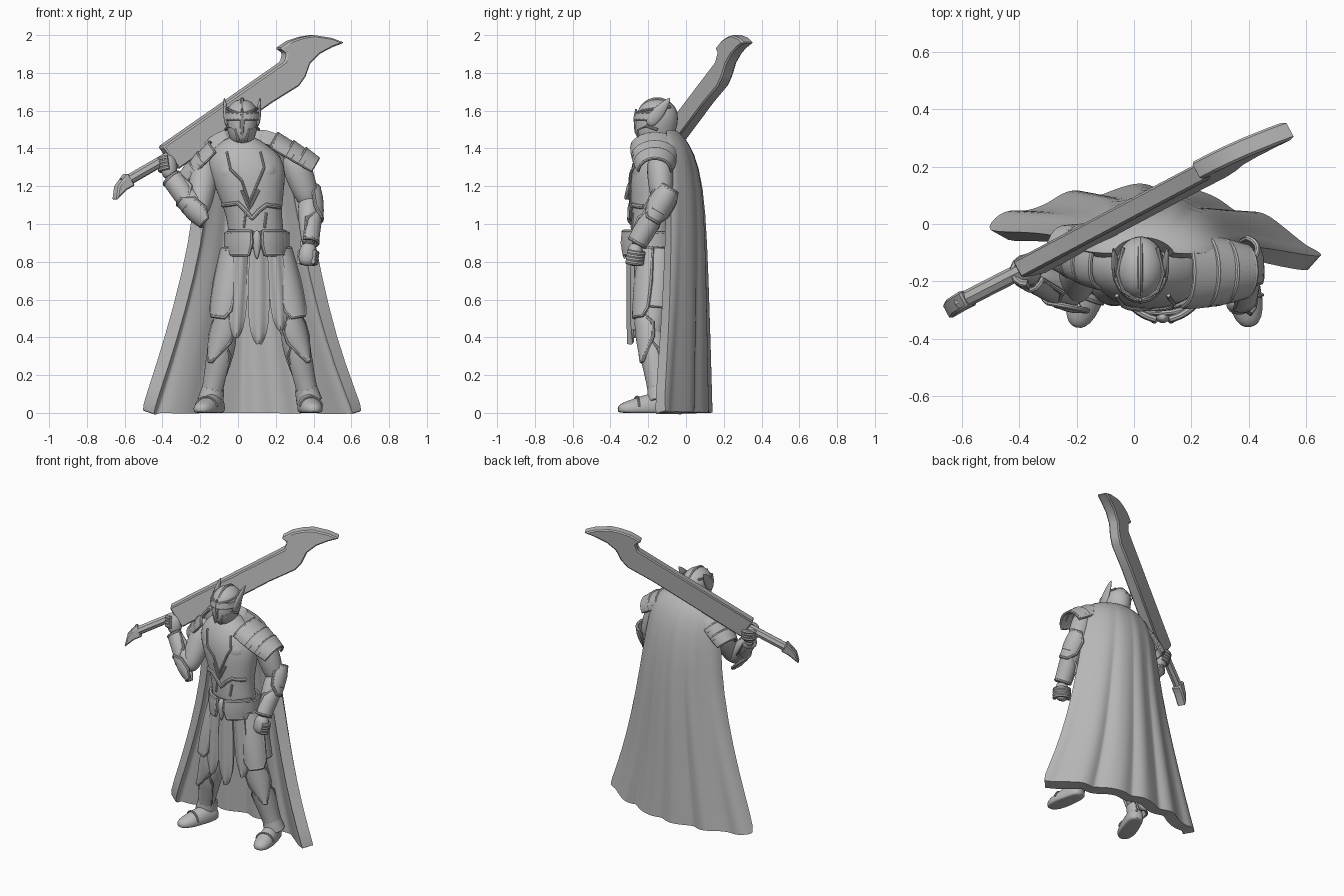
import bpy, bmesh
from math import sin, cos, pi, radians
from mathutils import Vector, Matrix

if "Cube" in bpy.data.objects:
    bpy.data.objects.remove(bpy.data.objects["Cube"])

STONE = bpy.data.materials.new("stone_grey")
STONE.use_nodes = True
STONE.diffuse_color = (0.48, 0.48, 0.48, 1)
STONE.node_tree.nodes["Principled BSDF"].inputs["Base Color"].default_value = (0.48, 0.48, 0.48, 1)
parts = []
SIDES = (("right", -1), ("left", 1))


def register(name, data):
    ob = bpy.data.objects.new(name, data)
    bpy.context.collection.objects.link(ob)
    data.materials.append(STONE)
    parts.append(ob)
    return ob


def grid(name, rows, closed=False, thick=0.0):
    """Skin a grid of points; closed grids get capped ends, open ones a thickness."""
    bm = bmesh.new()
    vs = [[bm.verts.new(p) for p in row] for row in rows]
    n = len(rows[0])
    for a, b in zip(vs, vs[1:]):
        for i in range(n if closed else n - 1):
            j = (i + 1) % n
            bm.faces.new((a[i], a[j], b[j], b[i]))
    if closed:
        bm.faces.new(vs[0][::-1])
        bm.faces.new(vs[-1])
    bmesh.ops.recalc_face_normals(bm, faces=bm.faces)
    me = bpy.data.meshes.new(name)
    bm.to_mesh(me)
    bm.free()
    ob = register(name, me)
    ob.modifiers.new("round", 'SUBSURF').levels = 1
    if thick:
        m = ob.modifiers.new("thick", 'SOLIDIFY')
        m.thickness, m.offset = thick, 0
    return ob


def tube(name, pts, r=0.006, loop=False, taper=None):
    cu = bpy.data.curves.new(name, 'CURVE')
    cu.dimensions, cu.bevel_depth, cu.bevel_resolution, cu.use_fill_caps = '3D', r, 2, True
    sp = cu.splines.new('POLY')
    sp.points.add(len(pts) - 1)
    for i, p in enumerate(pts):
        sp.points[i].co = (*p, 1)
        sp.points[i].radius = taper[i] if taper else 1
    sp.use_cyclic_u = loop
    return register(name, cu)


def along(p0, p1, front=(0, -1, 0)):
    """Frame whose z runs 0..1 from p0 to p1 and whose -y looks to the front."""
    p0, p1 = Vector(p0), Vector(p1)
    z = (p1 - p0).normalized()
    y = -Vector(front)
    y = (y - z * y.dot(z)).normalized()
    x = y.cross(z)
    return Matrix.Translation(p0) @ Matrix((x, y, p1 - p0)).transposed().to_4x4()


def ring(z, rx, ry, ox=0, oy=0, a0=-180, a1=180, n=16, closed=True):
    angs = [radians(a0 + (a1 - a0) * i / n) for i in range(n if closed else n + 1)]
    return [Vector((ox + rx * sin(a), oy - ry * cos(a), z)) for a in angs]


def solid(name, rows, frame=Matrix(), n=16):
    return grid(name, [[frame @ p for p in ring(*r, n=n)] for r in rows], True)


def shell(name, rows, frame=Matrix(), thick=0.014, rim=0.01, n=12):
    """Curved armour plate: rows of (z, rx, ry, half_angle), with a raised rim."""
    g = [[frame @ p for p in ring(z, rx, ry, 0, 0, -a, a, n, False)] for z, rx, ry, a in rows]
    grid(name, g, thick=thick)
    edge = g[0] + [r[-1] for r in g[1:-1]] + g[-1][::-1] + [r[0] for r in g[-2:0:-1]]
    tube(name + "_rim", edge, rim, True)


# torso and hips
TORSO = [(0.78, .14, .11, .10, -.16), (0.93, .15, .115, .10, -.18), (1.04, .145, .11, .085, -.18),
         (1.14, .17, .125, .07, -.17), (1.27, .205, .14, .05, -.16), (1.36, .20, .13, .035, -.145),
         (1.42, .13, .10, .02, -.14), (1.47, .065, .065, .02, -.14)]
solid("torso", TORSO, n=24)


def on_torso(x, z, lift):
    for a, b in zip(TORSO, TORSO[1:]):
        if a[0] <= z <= b[0]:
            t = (z - a[0]) / (b[0] - a[0])
            _, rx, ry, ox, oy = [p + (q - p) * t for p, q in zip(a, b)]
            k = max(-1, min(1, (x - ox) / rx))
            return Vector((x, oy - ry * (1 - k * k) ** .5 - lift, z))


def trim(name, pts, r, lift=0.0):
    dense = [Vector(a).lerp(Vector(b), i / 5) for a, b in zip(pts, pts[1:]) for i in range(5)] + [Vector(pts[-1])]
    tube(name, [on_torso(p.x, p.y, lift) for p in dense], r)


# breastplate trim, belly seams and chest muscles
trim("breastplate_hem", [(-.08, 1.1), (0, 1.11), (.04, 1.07), (.075, 1.03), (.11, 1.07), (.15, 1.1), (.22, 1.09)], .012)
trim("chest_emblem_edge", [(-.06, 1.38), (-.04, 1.29), (.02, 1.23), (.06, 1.11), (.11, 1.23), (.14, 1.3), (.12, 1.38)], .007, .002)
trim("chest_emblem_point", [(.02, 1.18), (.06, 1.08), (.11, 1.18)], .008)
for x in (.03, .14):
    trim("belly_seam", [(x, .98), (x + .01, 1.06)], .007)
for s in (-1, 1):
    m = Matrix.Translation((.05 + s * .08, -.185, 1.27))
    solid("chest_plate", [(-.09, .03, .03), (-.06, .075, .075), (0, .1, .105), (.06, .08, .08), (.09, .03, .03)], m)
solid("collar", [(1.40, .10, .095, .02, -.14), (1.45, .085, .085, .02, -.14), (1.455, .06, .06, .02, -.14)])

# helmet with brow, cheek plates, nose ridge, crest and side wings
HX, HY = .022, -.152
solid("helmet", [(1.41, .045, .05, HX, HY), (1.44, .062, .09, HX, HY - .015), (1.49, .08, .112, HX, HY - .01),
                 (1.56, .092, .116, HX, HY), (1.61, .085, .105, HX, HY), (1.648, .052, .067, HX, HY), (1.66, .015, .02, HX, HY)])
hm = Matrix.Translation((HX, HY, 0))
shell("helmet_brow", [(1.555, .092, .118, 80), (1.585, .09, .112, 95)], hm, rim=.007)
tube("nose_ridge", [(HX, HY - a, z) for a, z in ((.09, 1.44), (.11, 1.49), (.113, 1.56), (.112, 1.61))], .011, taper=[.5, 1, 1.2, .4])
tube("helmet_crest", [(HX, HY + .105 * -cos(a), 1.55 + .112 * sin(a)) for a in [radians(30 + 12 * i) for i in range(12)]], .009)
for side, s in SIDES:
    tube("cheek_edge_" + side, [(HX + s * .02, HY - .098, 1.44), (HX + s * .035, HY - .1, 1.50), (HX + s * .07, HY - .06, 1.52), (HX + s * .088, HY, 1.5)], .008)
    tube("temple_band_" + side, [(HX, HY - .115, 1.58), (HX + s * .06, HY - .082, 1.6), (HX + s * .08, HY - .02, 1.61), (HX + s * .06, HY + .07, 1.62)], .007)
    solid("helmet_wing_" + side, [(0, .012, .025), (.3, .016, .04), (.7, .012, .028), (1, .003, .004)],
          along((HX + s * .08, HY - .05, 1.52), (HX + s * .095, HY + .07, 1.67)), n=10)

# pauldrons: three overlapping lames each, opening towards the body
PAULDRON = {"left": ((.17, -.165, 1.405), (.385, -.165, 1.28), (.5, 0, .86), 1.0),
            "right": ((-.10, -.12, 1.38), (-.25, -.085, 1.23), (-.6, .1, .8), .85)}
for side, (p0, p1, up, k) in PAULDRON.items():
    f = along(p0, p1, up)
    for i, (z0, z1) in enumerate([(.0, .5), (.38, .78), (.68, 1.0)]):
        rows = [(z, (.122 - .035 * z * z) * k, (.085 - .022 * z * z + .008 * i) * k, 88) for z in (z0, (z0 + z1) / 2, z1)]
        shell("%s_pauldron_lame_%d" % (side, i), rows, f, .016, .009)

# arms: the left hangs, the right is raised to hold the weapon
ARMS = {"left": ((.29, -.14, 1.36), (.375, -.13, 1.12), (.375, -.265, .89), (.365, -.28, .79), (1, .2, 0)),
        "right": ((-.17, -.10, 1.34), (-.205, -.235, 1.075), (-.36, -.18, 1.25), (-.375, -.16, 1.355), (-.7, -.6, -.4))}
for side, (sh, el, wr, hand, out) in ARMS.items():
    solid(side + "_upper_arm", [(-.1, .05, .05), (.2, .075, .08), (.6, .068, .075), (1, .055, .06), (1.1, .03, .03)], along(sh, el, out))
    f = along(el, wr, out)
    solid(side + "_forearm", [(-.14, .02, .02), (-.05, .055, .055), (.25, .062, .062), (.7, .048, .048), (1.05, .036, .036)], f)
    shell(side + "_elbow_guard", [(-.3, .05, .055, 60), (-.1, .067, .072, 80), (.22, .067, .072, 70), (.4, .066, .07, 30)], f)
    shell(side + "_bracer", [(.2, .068, .07, 25), (.5, .06, .06, 110), (.95, .048, .048, 130)], f)
    h = along(wr, hand, out)
    solid(side + "_hand", [(-.1, .03, .03), (.2, .04, .047), (.7, .045, .052), (1.05, .03, .04), (1.12, .01, .015)], h)
    for i in range(4):
        tube(side + "_finger", [h @ p for p in ring(.4 + .17 * i, .046, .048, 0, 0, -150, 60, 8, False)], .013)

# legs with boots, greaves, knee guards and thigh plates
LEGS = {"right": ((.005, -.15, .84), (-.065, -.18, .42), (-.14, -.14, .09), (-.12, -.13), (-.205, -.36), (-.55, -.8, 0)),
        "left": ((.19, -.15, .84), (.285, -.18, .42), (.37, -.14, .09), (.365, -.13), (.405, -.36), (.55, -.8, 0))}
for side, (hip, knee, ank, heel, toe, out) in LEGS.items():
    solid(side + "_thigh", [(0, .085, .09), (.3, .085, .09), (.7, .072, .076), (1, .06, .062), (1.1, .05, .05)], along(hip, knee, out))
    f = along(knee, ank, out)
    solid(side + "_shin", [(-.1, .05, .05), (.0, .062, .062), (.3, .066, .07, 0, .01), (.7, .05, .05), (1.1, .045, .045)], f)
    shell(side + "_greave", [(.05, .07, .072, 25), (.3, .074, .076, 75), (.65, .058, .058, 85), (.9, .052, .054, 95)], f, rim=.008)
    shell(side + "_knee_guard", [(-.35, .075, .08, 12), (-.12, .078, .084, 65), (.1, .078, .084, 60), (.45, .082, .086, 6)], f)
    shell(side + "_boot_cuff", [(.88, .054, .056, 170), (1.0, .06, .062, 170), (1.08, .063, .065, 170)], f, rim=.006)
    shell(side + "_thigh_plate", [(-.02, .09, .10, 42), (.4, .098, .112, 46), (.72, .092, .108, 42), (.82, .09, .105, 26)],
          along(hip, knee, out), .02, .012)
    shell(side + "_outer_thigh_plate", [(-.02, .085, .095, 42), (.4, .095, .1, 48), (.7, .09, .098, 40)],
          along(hip, knee, (out[0], .25, 0)), .016, .009)
    f = along((*heel, .03), (*toe, .018), (0, 0, 1))
    b = solid(side + "_boot", [(-.2, .03, .035), (-.08, .055, .07), (.25, .057, .082), (.6, .064, .054), (.9, .048, .036), (1.0, .015, .015)], f)
    for v in b.data.vertices:
        v.co.z = max(v.co.z, 0)
    tube(side + "_boot_strap", [f @ p for p in ring(.55, .062, .062, 0, 0, -80, 80, 8, False)], .006)

# belt, side panels, buckle and cloth strips
bf = Matrix.Translation((.10, -.18, 0))
shell("belt", [(.88, .165, .13, 178), (.95, .165, .13, 178)], bf, .02, .01, 28)
for side, s in SIDES:
    f = along((.10, -.18, .84), (.10, -.18, .96), (s * .75, -.8, 0))
    shell(side + "_belt_panel", [(0, .155, .15, 26), (.5, .165, .155, 31), (1, .16, .15, 30)], f, .02, .012)
    tube(side + "_buckle_wing", [(.10, -.325, .88), (.10 + s * .035, -.325, .93), (.10 + s * .045, -.32, .97)], .014, taper=[1, 1, .3])
solid("buckle", [(.81, .006, .006, .10, -.325), (.87, .022, .02, .10, -.325), (.93, .03, .026, .10, -.325), (.97, .01, .01, .10, -.325)], n=8)
grid("skirt", [ring(z, r, r * .72, .10, -.165, n=28, closed=False) for z, r in ((.9, .15), (.75, .155), (.62, .155))], thick=.01)


def strip(name, x, w, bottom, y, lean=0.0):
    rows = []
    for t, k in ((0, .8), (.3, .95), (.6, 1), (.82, .85), (.94, .5), (1, .1)):
        z = .87 + (bottom - .87) * t
        rows.append([(x + lean * t + w * k * u, y + .03 * u * u - .01 * cos(u * 6) * k, z) for u in (-1, -.6, -.2, .2, .6, 1)])
    grid(name, rows, thick=.016)


strip("middle_cloth", .11, .058, .365, -.305)
strip("right_cloth", .02, .047, .40, -.285, -.03)
strip("left_cloth", .195, .047, .44, -.285, .03)

# cape: rows of (z, left x, right x, back y, edge y), folds deepen downwards
CAPE = [(1.465, -.06, .13, -.07, -.11), (1.44, -.13, .22, -.04, -.11), (1.37, -.18, .29, .01, -.10), (1.2, -.19, .32, .055, -.075),
        (.9, -.225, .375, .072, -.06), (.55, -.31, .45, .08, -.05), (.25, -.40, .54, .087, -.05), (0, -.485, .64, .092, -.05)]
N = 64
rows = []
for z, x0, x1, yb, ye in CAPE:
    fold = (1.465 - z) / 1.465
    row = []
    for i in range(N + 1):
        u = i / N
        y = ye + (yb - ye) * sin(pi * u) ** .6 - .22 * fold * max(0, u - .55)
        y += fold * (.015 * sin(2 * pi * (5 * u + .075)) + .003 * sin(u * 2 * pi * 9 + z))
        row.append((x0 + (x1 - x0) * u, y, z))
    rows.append(row)
grid("cape", rows, thick=.072)


# great sword resting on the right shoulder, lying in a tilted plane
def plane(x, z):
    return Vector((x, .53 * (x + .4) - .165 + .15 * (z - 1.626 - .697 * x), z))


def slab(name, pts, t, bevel):
    bm = bmesh.new()
    nrm = Vector((.47, -.88, 0))
    f = bm.faces.new([bm.verts.new(plane(*p) - nrm * t / 2) for p in pts])
    ex = bmesh.ops.extrude_face_region(bm, geom=[f])
    bmesh.ops.translate(bm, vec=nrm * t, verts=[v for v in ex["geom"] if isinstance(v, bmesh.types.BMVert)])
    bmesh.ops.recalc_face_normals(bm, faces=bm.faces)
    me = bpy.data.meshes.new(name)
    bm.to_mesh(me)
    bm.free()
    m = register(name, me).modifiers.new("edge", 'BEVEL')
    m.width, m.segments = bevel, 1


slab("sword_blade", [(-.41, 1.41), (.235, 1.86), (.245, 1.905), (.21, 1.93), (.27, 1.97), (.33, 1.99), (.39, 2.0), (.485, 1.985),
                     (.55, 1.96), (.485, 1.935), (.42, 1.90), (.37, 1.85), (.345, 1.78), (.31, 1.73), (.165, 1.64), (-.327, 1.29)], .068, .008)
slab("sword_pommel", [(-.655, 1.125), (-.645, 1.20), (-.595, 1.27), (-.555, 1.205), (-.60, 1.18)], .06, .008)
tube("sword_handle", [plane(-.61, 1.215), plane(-.35, 1.365)], .029)

# bake modifiers and curves, then smooth with sharp edges kept
bpy.ops.object.select_all(action='DESELECT')
for ob in parts:
    ob.select_set(True)
bpy.context.view_layer.objects.active = parts[0]
bpy.ops.object.convert(target='MESH')
bpy.ops.object.shade_smooth_by_angle(angle=radians(40))
